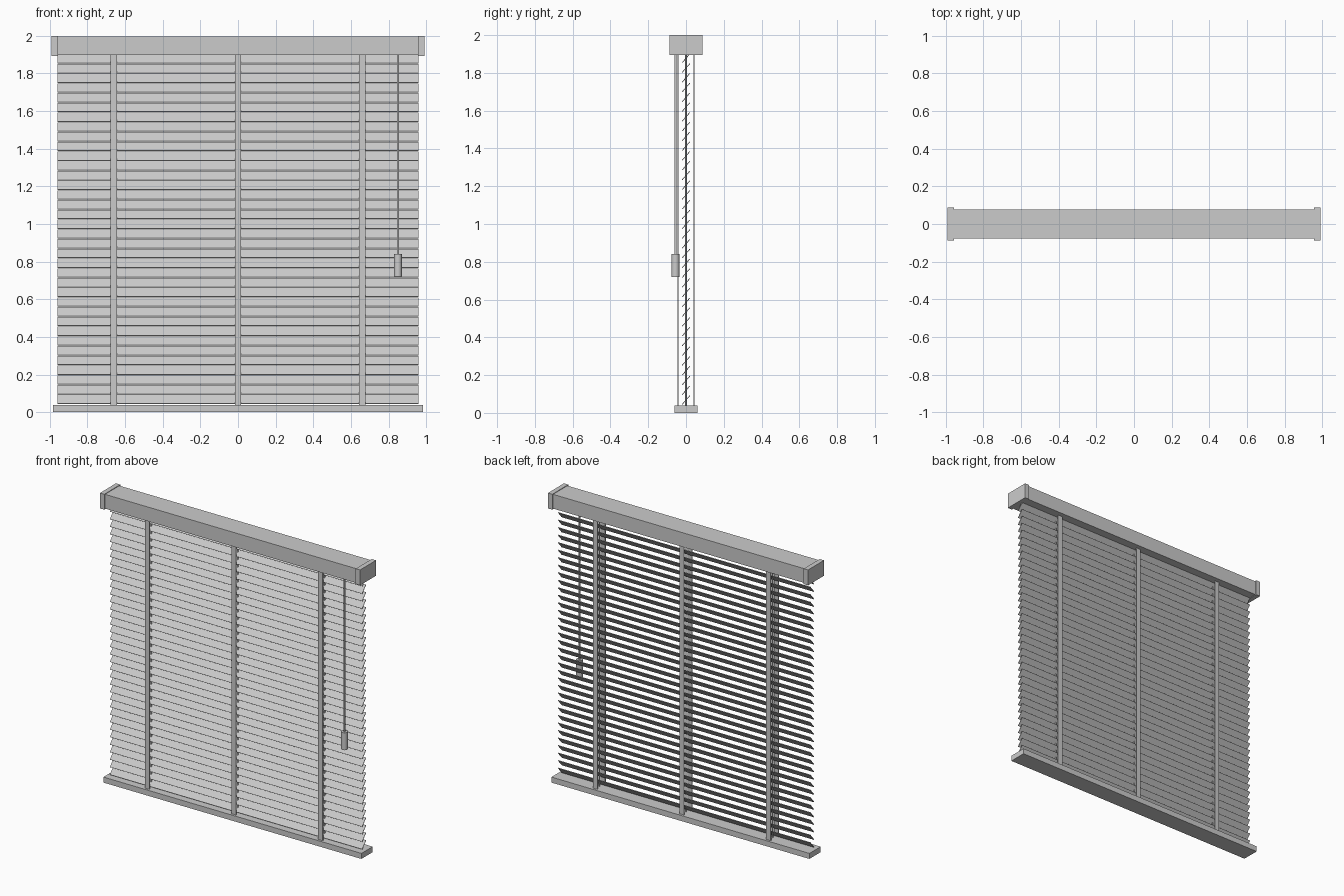
import bpy, math

if "Cube" in bpy.data.objects:
    bpy.data.objects.remove(bpy.data.objects["Cube"])

def box(name, x, y, z, tilt=0.0):
    """Box from (min, max) ranges, optionally tilted about x."""
    c = [(a + b) / 2 for a, b in (x, y, z)]
    s = [b - a for a, b in (x, y, z)]
    bpy.ops.mesh.primitive_cube_add(size=1, location=c, rotation=(tilt, 0, 0))
    o = bpy.context.object
    o.name = name
    o.scale = s
    return o

def rod(name, x, y, z0, z1, r, sides):
    bpy.ops.mesh.primitive_cylinder_add(vertices=sides, radius=r, depth=z1 - z0,
                                        location=(x, y, (z0 + z1) / 2))
    o = bpy.context.object
    o.name = name
    bpy.ops.object.shade_smooth_by_angle(angle=math.radians(40))
    return o

# Head rail with slightly larger end caps, and bottom rail
box("head_rail", (-0.96, 0.96), (-0.078, 0.078), (1.898, 1.996))
for side, n in ((-1, "left"), (1, "right")):
    xs = sorted((side * 0.957, side * 0.99))
    box(f"end_cap_{n}", xs, (-0.087, 0.087), (1.894, 2.0))
box("bottom_rail", (-0.982, 0.982), (-0.061, 0.061), (0.0, 0.038))

# Tilted slats: one mesh repeated with an array
PITCH, COUNT, FIRST = 0.0517, 36, 0.068
slat = box("slats", (-0.96, 0.96), (-0.031, 0.031), (FIRST - 0.002, FIRST + 0.002),
           math.radians(49))
bpy.ops.object.transform_apply(location=True, rotation=True, scale=True)
arr = slat.modifiers.new("stack", "ARRAY")
arr.count = COUNT
arr.use_relative_offset = False
arr.use_constant_offset = True
arr.constant_offset_displace = (0, 0, PITCH)

# Ladder tapes front and back, with a lift cord between them
for n, x in (("left", -0.66), ("middle", 0.0), ("right", 0.66)):
    for face, y in (("front", -0.043), ("back", 0.043)):
        box(f"tape_{n}_{face}", (x - 0.017, x + 0.017), (y - 0.003, y + 0.003), (0.03, 1.9))
    rod(f"lift_cord_{n}", x, 0, 0.03, 1.9, 0.004, 8)

# Pull cord and its handle
rod("pull_cord", 0.85, -0.056, 0.83, 1.9, 0.006, 10)
rod("pull_handle", 0.85, -0.056, 0.72, 0.84, 0.021, 12)
